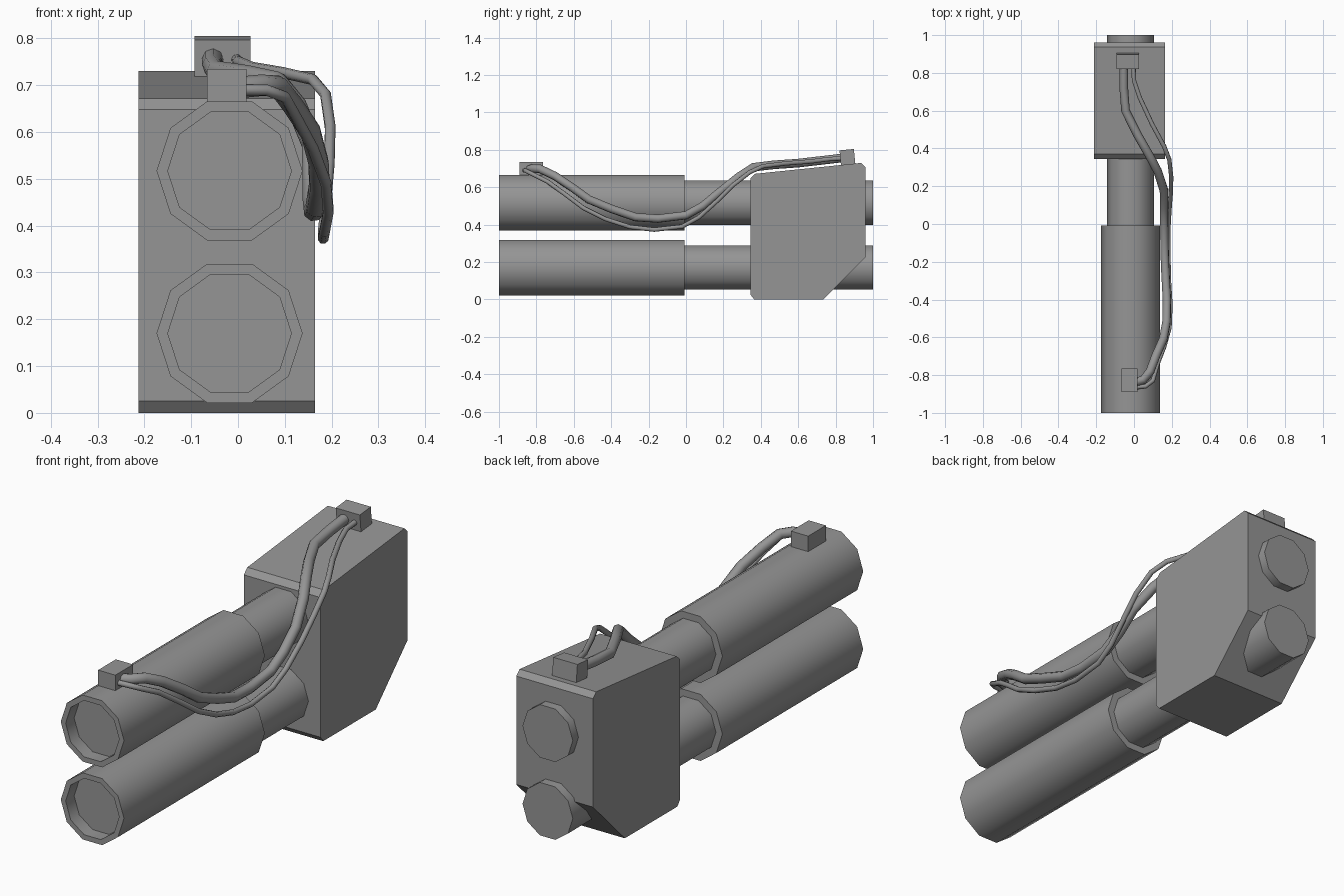
import bpy, bmesh, math
from mathutils import Vector, Matrix

if "Cube" in bpy.data.objects:
    bpy.data.objects.remove(bpy.data.objects["Cube"])

grey = bpy.data.materials.new("gunmetal_grey")
grey.diffuse_color = (0.3, 0.3, 0.3, 1)
grey.use_nodes = True
grey.node_tree.nodes["Principled BSDF"].inputs["Base Color"].default_value = grey.diffuse_color


def finish(bm, name, angle=None):
    bmesh.ops.recalc_face_normals(bm, faces=bm.faces)
    me = bpy.data.meshes.new(name)
    bm.to_mesh(me)
    bm.free()
    ob = bpy.data.objects.new(name, me)
    bpy.context.collection.objects.link(ob)
    me.materials.append(grey)
    if angle:
        smooth(ob, angle)
    return ob


def smooth(ob, angle):
    bpy.ops.object.select_all(action='DESELECT')
    ob.select_set(True)
    bpy.context.view_layer.objects.active = ob
    bpy.ops.object.shade_smooth_by_angle(angle=math.radians(angle))


def lathe(name, profile, x, z, sides=10):
    """Turn (radius, y) pairs around the y axis and cap both ends."""
    bm = bmesh.new()
    rings = []
    for r, y in profile:
        rings.append([bm.verts.new((x + r * math.cos(2 * math.pi * i / sides), y,
                                    z + r * math.sin(2 * math.pi * i / sides)))
                      for i in range(sides)])
    for a, b in zip(rings, rings[1:]):
        for i in range(sides):
            j = (i + 1) % sides
            bm.faces.new((a[i], a[j], b[j], b[i]))
    bm.faces.new(rings[0])
    bm.faces.new(rings[-1])
    return finish(bm, name, 40)


def box(name, center, size, tilt=0):
    bm = bmesh.new()
    bmesh.ops.create_cube(bm, size=1, matrix=Matrix.Translation(center)
                          @ Matrix.Rotation(math.radians(tilt), 4, 'X')
                          @ Matrix.Diagonal((*size, 1)))
    return finish(bm, name)


def cable(name, points, radius):
    cu = bpy.data.curves.new(name, 'CURVE')
    cu.dimensions = '3D'
    cu.bevel_depth = radius
    cu.bevel_resolution = 2
    cu.use_fill_caps = True
    sp = cu.splines.new('POLY')
    sp.points.add(len(points) - 1)
    for p, co in zip(sp.points, points):
        p.co = (*co, 1)
    ob = bpy.data.objects.new(name, cu)
    bpy.context.collection.objects.link(ob)
    cu.materials.append(grey)
    bpy.ops.object.select_all(action='DESELECT')
    ob.select_set(True)
    bpy.context.view_layer.objects.active = ob
    bpy.ops.object.convert(target='MESH')
    smooth(bpy.context.object, 60)


# Two barrels, each a hollow-mouthed sleeve stepping down to a thinner tube
for name, z in (("upper_barrel", 0.517), ("lower_barrel", 0.17)):
    lathe(name, [(0.132, -0.94), (0.132, -1), (0.156, -1), (0.156, -0.008),
                 (0.124, -0.008), (0.124, 1)], -0.018, z)

# Housing block: side profile extruded across x
profile = [(0.345, 0.025), (0.365, 0), (0.735, 0), (0.96, 0.225), (0.96, 0.708),
           (0.937, 0.73), (0.37, 0.672), (0.345, 0.648)]
bm = bmesh.new()
left = bm.faces.new([bm.verts.new((-0.213, y, z)) for y, z in profile])
ext = bmesh.ops.extrude_face_region(bm, geom=[left], use_keep_orig=True)
bmesh.ops.translate(bm, vec=(0.378, 0, 0),
                    verts=[v for v in ext["geom"] if isinstance(v, bmesh.types.BMVert)])
finish(bm, "housing")

# Cable connectors
box("front_connector", (-0.024, -0.828, 0.697), (0.085, 0.125, 0.075))
box("rear_connector", (-0.033, 0.863, 0.761), (0.119, 0.077, 0.08), 5.8)

# Cables sagging along the right side
cable("thick_cable", [
    (0.0, -0.84, 0.695), (0.05, -0.825, 0.70), (0.085, -0.78, 0.698), (0.115, -0.7, 0.66),
    (0.155, -0.61, 0.60), (0.172, -0.52, 0.535), (0.174, -0.4, 0.485), (0.167, -0.27, 0.44),
    (0.162, -0.15, 0.432), (0.16, 0.0, 0.45), (0.16, 0.09, 0.50), (0.158, 0.18, 0.575),
    (0.125, 0.28, 0.655), (0.083, 0.36, 0.707), (0.02, 0.47, 0.72), (-0.045, 0.6, 0.729),
    (-0.054, 0.72, 0.743), (-0.054, 0.84, 0.757)], 0.023)
cable("thin_cable", [
    (0.0, -0.865, 0.69), (0.06, -0.86, 0.69), (0.1, -0.83, 0.675), (0.125, -0.74, 0.63),
    (0.16, -0.65, 0.565), (0.188, -0.55, 0.49), (0.193, -0.43, 0.43), (0.185, -0.3, 0.388),
    (0.182, -0.17, 0.373), (0.182, -0.02, 0.39), (0.187, 0.07, 0.44), (0.195, 0.17, 0.53),
    (0.197, 0.25, 0.61), (0.187, 0.34, 0.68), (0.16, 0.41, 0.712), (0.095, 0.53, 0.727),
    (0.03, 0.67, 0.738), (0.0, 0.76, 0.75), (-0.003, 0.84, 0.755)], 0.012)
